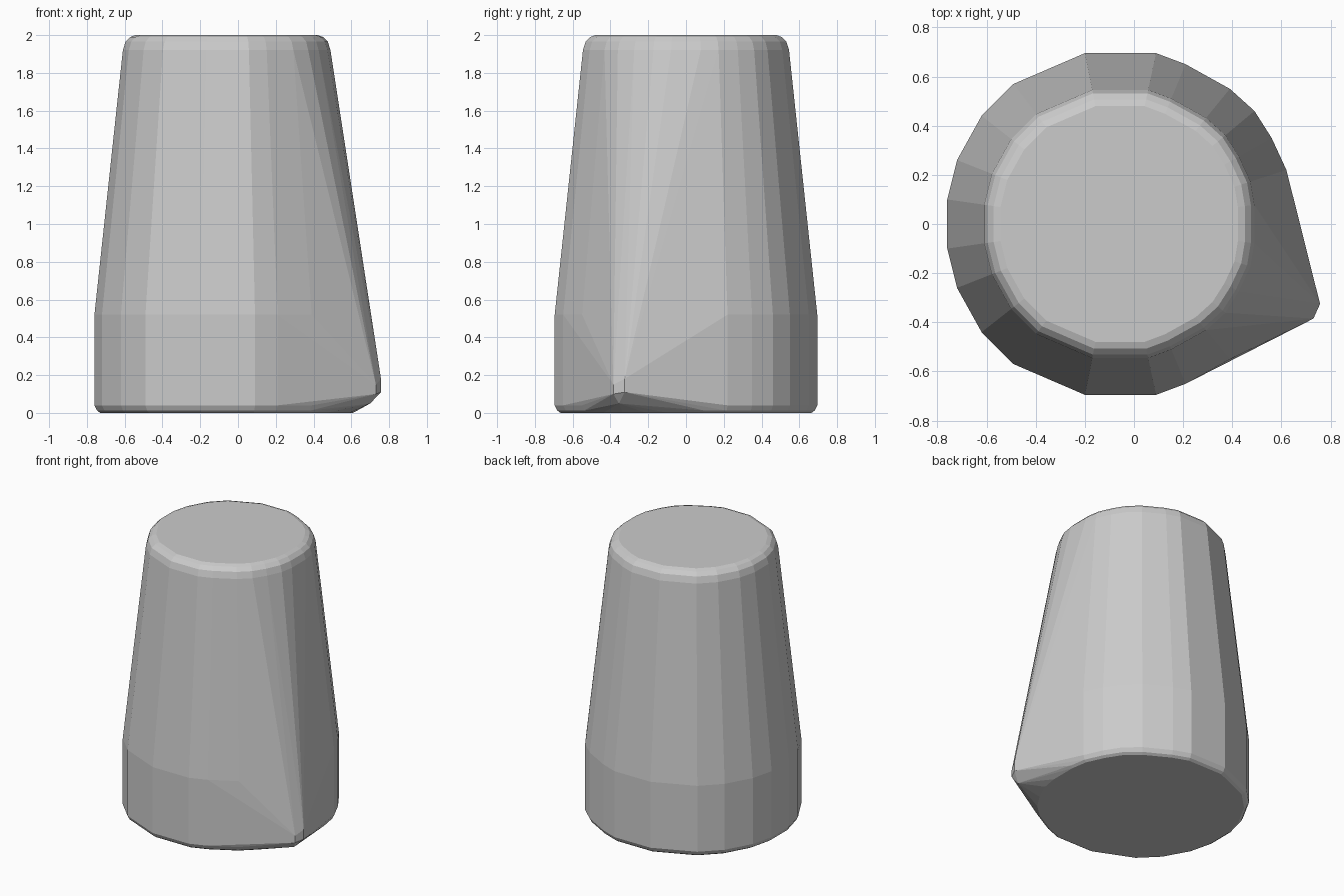
import bpy, bmesh

if "Cube" in bpy.data.objects:
    bpy.data.objects.remove(bpy.data.objects["Cube"])

# Half outline of the body (y >= 0); mirrored across y
CX = -0.06
half = [(0.64, 0.10), (0.62, 0.22), (0.56, 0.35), (0.49, 0.46), (0.39, 0.55),
        (0.21, 0.65), (0.09, 0.695), (-0.20, 0.695), (-0.49, 0.57),
        (-0.62, 0.44), (-0.72, 0.26), (-0.76, 0.10)]
outline = half + [(x, -y) for x, y in reversed(half)]

# Height and scale of each ring: bevelled foot, straight band, taper, rounded top
rings = [(0.0, 0.955), (0.012, 0.98), (0.04, 1.0), (0.52, 1.0),
         (1.92, 0.785), (1.965, 0.765), (1.99, 0.73), (2.0, 0.69)]

# Small blunt tip of the pointed corner
tip = [(0.757, -0.325, 0.18), (0.757, -0.325, 0.11), (0.73, -0.385, 0.15),
       (0.73, -0.385, 0.10), (0.70, -0.355, 0.05)]

bm = bmesh.new()
for z, s in rings:
    for x, y in outline:
        bm.verts.new((CX + (x - CX) * s, y * s, z))
for p in tip:
    bm.verts.new(p)

# Wrap the body and the tip in one faceted skin
res = bmesh.ops.convex_hull(bm, input=bm.verts[:])
loose = {g for g in res["geom_interior"] + res["geom_unused"]
         if isinstance(g, bmesh.types.BMVert)}
bmesh.ops.delete(bm, geom=list(loose), context='VERTS')
bmesh.ops.dissolve_limit(bm, angle_limit=0.01, verts=bm.verts[:], edges=bm.edges[:])
bmesh.ops.recalc_face_normals(bm, faces=bm.faces[:])

mesh = bpy.data.meshes.new("tapered_body")
bm.to_mesh(mesh)
bm.free()
body = bpy.data.objects.new("tapered_body", mesh)
bpy.context.collection.objects.link(body)
